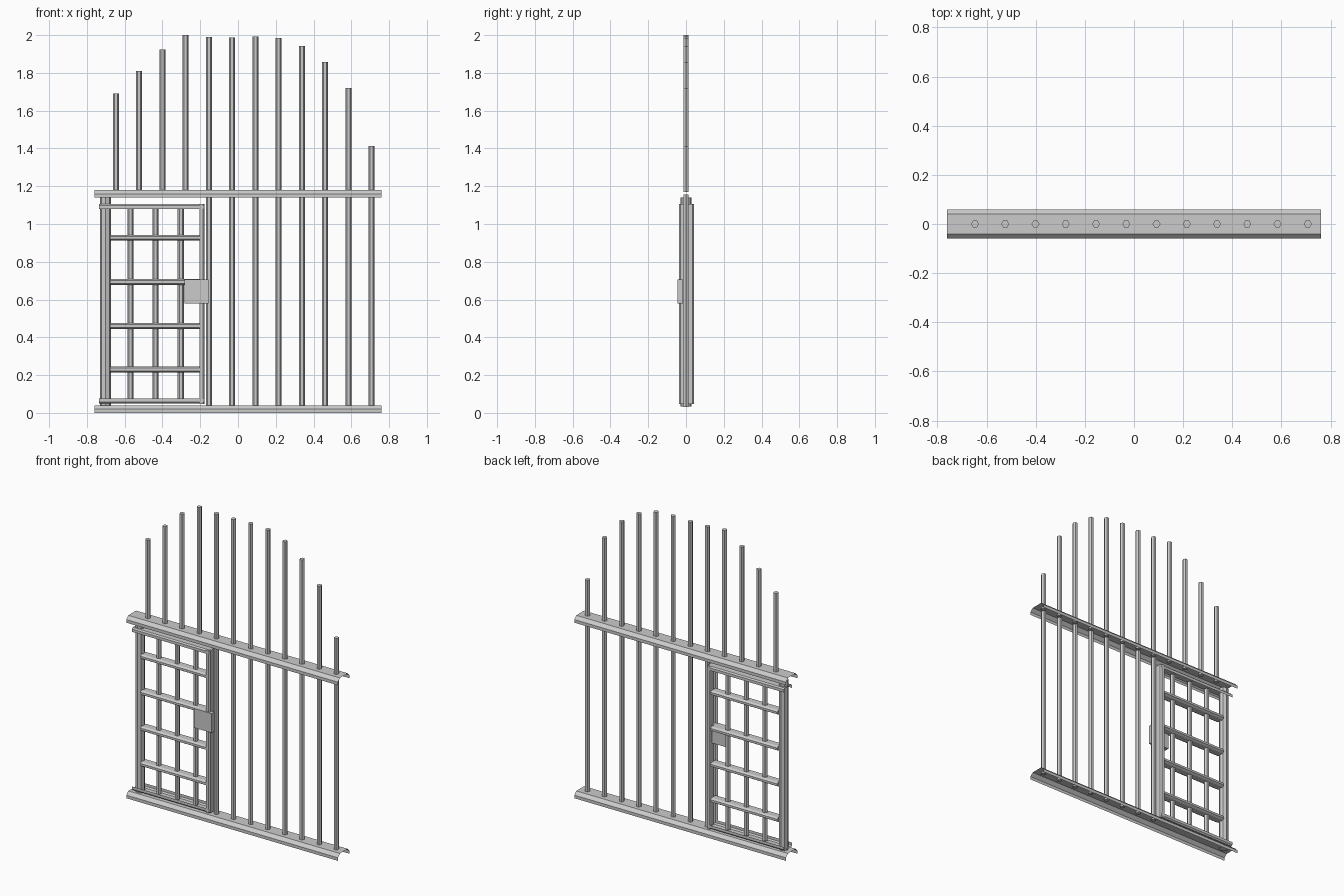
import bpy
from math import pi, cos, sin
from mathutils import Vector

if "Cube" in bpy.data.objects:
    bpy.data.objects.remove(bpy.data.objects["Cube"])


def make(name, verts, faces):
    me = bpy.data.meshes.new(name)
    me.from_pydata(verts, [], faces)
    me.update()
    ob = bpy.data.objects.new(name, me)
    bpy.context.collection.objects.link(ob)
    return ob


def sweep(name, profile, a, b, u, v, closed=True, caps=True):
    """Straight sweep of a 2D profile from a to b, in the plane of u and v."""
    a, b, u, v = map(Vector, (a, b, u, v))
    n = len(profile)
    verts = [p + u * s + v * t for p in (a, b) for s, t in profile]
    faces = [(i, (i + 1) % n, (i + 1) % n + n, i + n)
             for i in range(n if closed else n - 1)]
    if closed and caps:
        faces += [tuple(range(n))[::-1], tuple(range(n, 2 * n))]
    return make(name, verts, faces)


def bar(name, x, z0, z1, r, sides=6):
    prof = [(r * cos(2 * pi * i / sides), r * sin(2 * pi * i / sides))
            for i in range(sides)]
    return sweep(name, prof, (x, 0, z0), (x, 0, z1), (1, 0, 0), (0, 1, 0))


def channel(w, h, c):
    """Open U profile with chamfered shoulders, back at height h."""
    return [(w, 0), (w, h - c), (w - c, h), (c - w, h), (-w, h - c), (-w, 0)]


X, Y, Z = (1, 0, 0), (0, 1, 0), (0, 0, 1)

# Long open channel rails
for name, z in (("bottom_rail", 0), ("top_rail", 1.14)):
    sweep(name, channel(0.06, 0.04, 0.02), (-0.76, 0, z), (0.76, 0, z), Y, Z, closed=False)

# Arched upper bars, and full-height bars right of the door
tops = [1.69, 1.81, 1.925, 2.0, 1.99, 1.988, 1.992, 1.985, 1.942, 1.858, 1.72, 1.413]
for i, top in enumerate(tops):
    x = -0.647 + i * 0.1231
    bar("upper_bar", x, 1.17, top, 0.016)
    if i >= 4:
        bar("lower_bar", x, 0.03, 1.155, 0.016)

# Hinge post
bar("hinge_post", -0.702, 0.035, 1.14, 0.029, 8)

# Door frame channels
frame = channel(0.04, 0.026, 0.008)
sweep("door_top", frame, (-0.735, 0.002, 1.079), (-0.18, 0.002, 1.079), Y, Z, closed=False)
sweep("door_bottom", [(s, -t) for s, t in frame],
      (-0.735, 0.002, 0.075), (-0.18, 0.002, 0.075), Y, Z, closed=False)
sweep("door_side", frame, (-0.203, 0.002, 0.048), (-0.203, 0.002, 1.105), Y, X, closed=False)

# Door grille
cross = [(0.033, -0.007), (0.033, 0.007), (0.02, 0.015), (-0.02, 0.015),
         (-0.033, 0.007), (-0.033, -0.007), (-0.02, -0.015), (0.02, -0.015)]
for z in (0.23, 0.46, 0.693, 0.927):
    sweep("door_crossbar", cross, (-0.678, 0, z), (-0.198, 0, z), Y, Z)
for x in (-0.568, -0.436, -0.303):
    bar("door_bar", x, 0.06, 1.09, 0.016)

# Lock box
lock = [(-0.283, 0.58), (-0.157, 0.58), (-0.157, 0.705), (-0.283, 0.705)]
sweep("lock_box", lock, (0, -0.015, 0), (0, -0.046, 0), X, Z)
